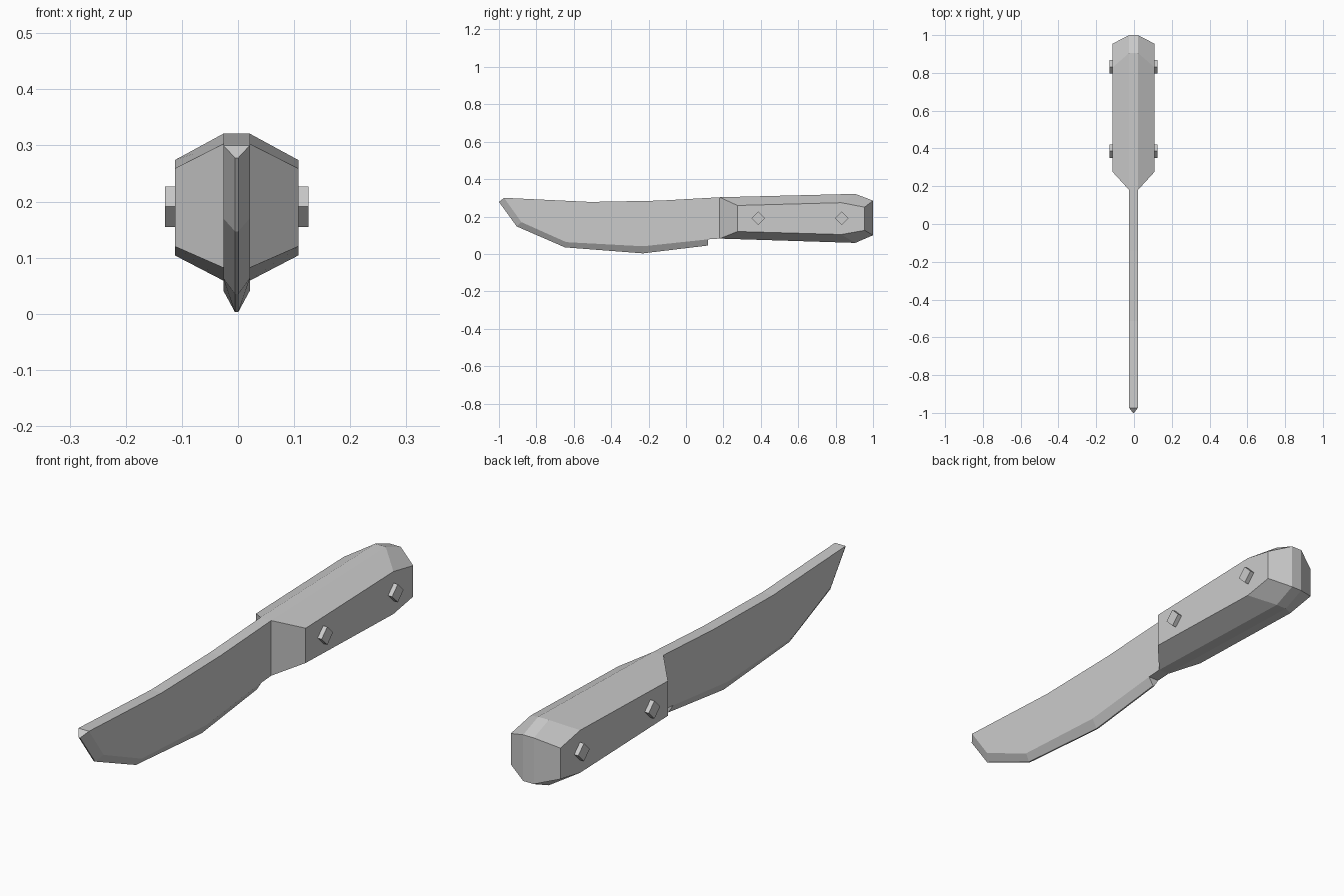
import bpy, bmesh

cube = bpy.data.objects.get("Cube")
if cube:
    bpy.data.objects.remove(cube)

grey = bpy.data.materials.new("plain grey")
grey.use_nodes = True
grey.diffuse_color = (0.6, 0.6, 0.6, 1)
grey.node_tree.nodes["Principled BSDF"].inputs["Base Color"].default_value = (0.6, 0.6, 0.6, 1)

CX = -0.0025    # middle plane of the knife
THIN = 0.0235   # half thickness of the blade and handle ridge
EDGE = 0.003    # half thickness of the cutting edge
WIDE = 0.11     # half width of the handle


def finish(bm, name):
    bmesh.ops.recalc_face_normals(bm, faces=bm.faces)
    mesh = bpy.data.meshes.new(name)
    bm.to_mesh(mesh)
    bm.free()
    mesh.materials.append(grey)
    obj = bpy.data.objects.new(name, mesh)
    bpy.context.collection.objects.link(obj)
    return obj


def pair(bm, half, points):
    """Matching rows of vertices on the right and left of the middle plane."""
    return [[bm.verts.new((CX + s * half, y, z)) for y, z in points] for s in (-1, 1)]


def strip(bm, a, b):
    for i in range(len(a) - 1):
        bm.faces.new((a[i], a[i + 1], b[i + 1], b[i]))


# Blade: flat cheeks, a bevel down to the edge, a flat spine
spine = [(0.3, 0.3), (0.18, 0.303), (-0.14, 0.285), (-0.513, 0.278)]
tip = [(-0.973, 0.3)]
bevel = [(-0.88, 0.17), (-0.64, 0.063), (-0.23, 0.041), (0.118, 0.078)]
tang = [(0.18, 0.082), (0.3, 0.09)]
edge = [(-1.0, 0.278), (-0.905, 0.147), (-0.647, 0.035), (-0.23, 0.003), (0.118, 0.045)]

bm = bmesh.new()
cheeks = pair(bm, THIN, spine + tip + bevel + tang)
edges = pair(bm, EDGE, edge)
t = len(spine)
for cheek, cut in zip(cheeks, edges):
    bm.faces.new(cheek)
    strip(bm, cheek[t:t + len(edge)], cut)
right, left = cheeks
strip(bm, right[:t + 1], left[:t + 1])
strip(bm, edges[0], edges[1])
h = t + len(edge) - 1
strip(bm, right[h:], left[h:])
bm.faces.new((right[t], left[t], edges[1][0], edges[0][0]))
bm.faces.new((right[h], left[h], edges[1][-1], edges[0][-1]))
bm.faces.new((right[0], left[0], left[-1], right[-1]))
finish(bm, "blade")

# Handle: narrow ridges above and below, wide flat sides, chamfered ends
top = [(0.18, 0.303), (0.905, 0.321), (1.0, 0.285)]
bottom = [(0.18, 0.082), (0.905, 0.059), (1.0, 0.1)]
side_top = [(0.275, 0.259), (0.83, 0.274), (0.955, 0.25)]
side_bottom = [(0.275, 0.12), (0.83, 0.104), (0.955, 0.126)]

bm = bmesh.new()
tops, bottoms = pair(bm, THIN, top), pair(bm, THIN, bottom)
highs, lows = pair(bm, WIDE, side_top), pair(bm, WIDE, side_bottom)
for a, b, hi, lo in zip(tops, bottoms, highs, lows):
    strip(bm, a, hi)
    strip(bm, hi, lo)
    strip(bm, lo, b)
    for end in (0, -1):
        bm.faces.new((a[end], hi[end], lo[end], b[end]))
for rows in (tops, bottoms):
    strip(bm, *rows)
for end in (0, -1):
    bm.faces.new((tops[0][end], tops[1][end], bottoms[1][end], bottoms[0][end]))
finish(bm, "handle")

# Diamond pins through the handle
R = 0.036
for name, y in (("front_pin", 0.386), ("rear_pin", 0.832)):
    bm = bmesh.new()
    z = 0.191
    ends = pair(bm, 0.128, [(y - R, z), (y, z + R), (y + R, z), (y, z - R)])
    for end in ends:
        bm.faces.new(end)
    strip(bm, *[e + e[:1] for e in ends])
    finish(bm, name)
